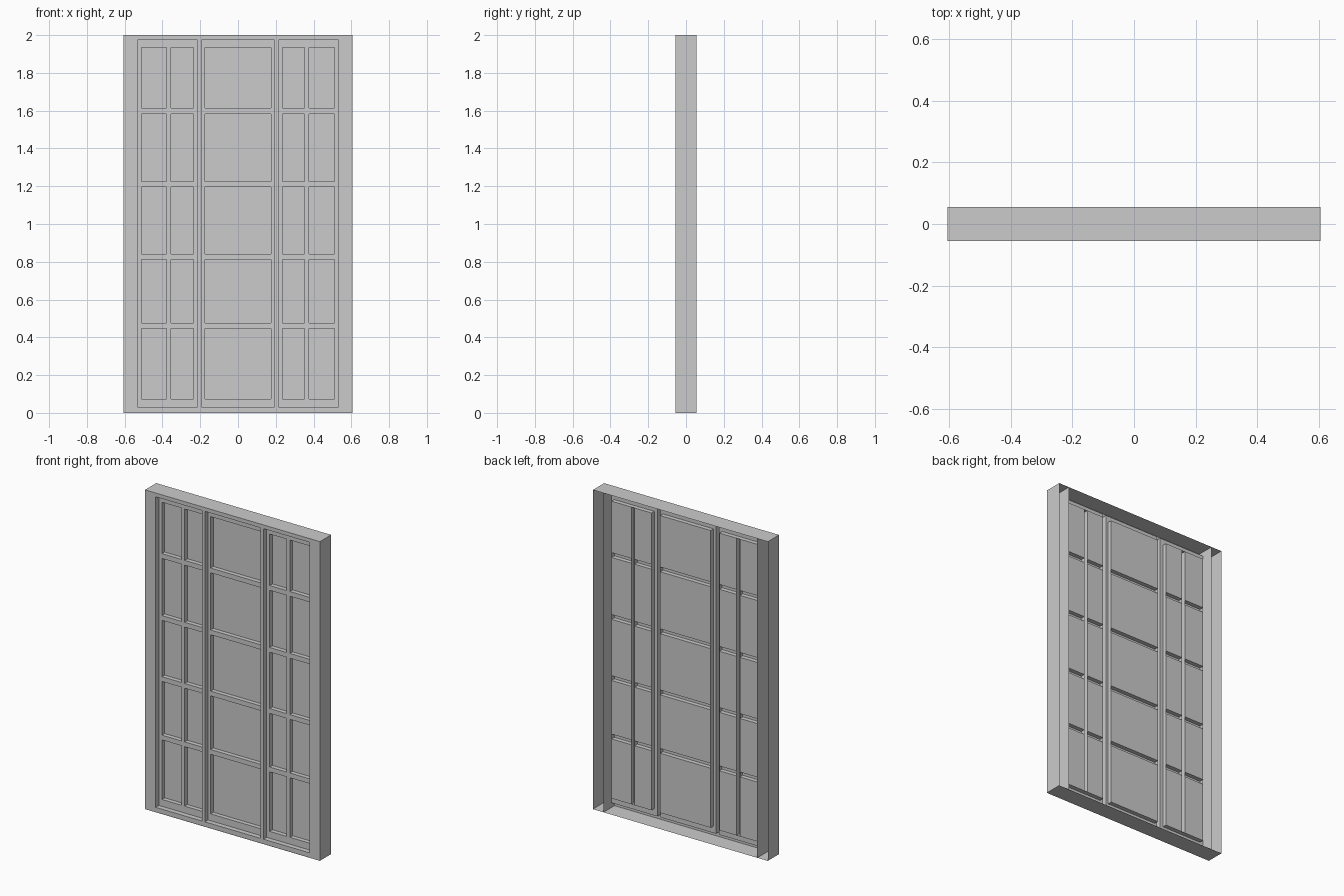
import bpy

cube = bpy.data.objects.get("Cube")
if cube:
    bpy.data.objects.remove(cube)

paint = bpy.data.materials.new("grey_paint")
paint.use_nodes = True
GREY = (0.6, 0.6, 0.6, 1)
paint.diffuse_color = GREY
paint.node_tree.nodes["Principled BSDF"].inputs["Base Color"].default_value = GREY

HALF_W, JAMB_X, HEIGHT = 0.606, 0.533, 2.0
BACK, FRONT = 0.056, -0.055
FACE, LEDGE, GLASS = -0.053, -0.022, 0.005    # depth of front, step and panes
SASH_Z = (0.03, 1.975)
PANE_Z = (0.073, 1.935)
BARS_Z = (0.461, 0.827, 1.21, 1.598)
BAR_H, BAR_W = 0.015, 0.0115                  # half sizes of the glazing bars


def make(name, verts, faces):
    mesh = bpy.data.meshes.new(name)
    mesh.from_pydata(verts, [], faces)
    mesh.materials.append(paint)
    obj = bpy.data.objects.new(name, mesh)
    bpy.context.collection.objects.link(obj)


def upright(name, x0, x1, z0, z1, y):
    """Flat face towards the front."""
    make(name, [(x0, y, z0), (x1, y, z0), (x1, y, z1), (x0, y, z1)], [(0, 1, 2, 3)])


def level(name, x0, x1, y0, y1, z, up):
    """Flat face towards the top or the bottom."""
    face = (0, 1, 2, 3) if up else (3, 2, 1, 0)
    make(name, [(x0, y0, z), (x1, y0, z), (x1, y1, z), (x0, y1, z)], [face])


def channel(name, u0, u1, front, back, a, b, vertical):
    """Three-sided hollow section, open at the back, running from a to b."""
    section = [(u0, back), (u0, front), (u1, front), (u1, back)]
    if vertical:
        verts = [(u, y, t) for t in (a, b) for u, y in section]
    else:
        verts = [(t, y, u) for t in (b, a) for u, y in section]
    make(name, verts, [(i, i + 1, i + 5, i + 4) for i in range(3)])


def stepped_frame(name, outer, inner):
    """Rectangular surround that steps back twice from the front to the panes."""
    rings = ((outer, FACE), (outer, LEDGE), (inner, LEDGE), (inner, GLASS))
    verts = []
    for (x0, x1, z0, z1), y in rings:
        verts += [(x0, y, z0), (x1, y, z0), (x1, y, z1), (x0, y, z1)]
    faces = [(r + i, r + (i + 1) % 4, r + 4 + (i + 1) % 4, r + 4 + i)
             for r in (0, 4, 8) for i in range(4)]
    make(name, verts, faces)


# Hollow jambs
for label, x0, x1 in (("right", -HALF_W, -JAMB_X), ("left", JAMB_X, HALF_W)):
    channel(label + "_jamb", x0, x1, FRONT, BACK, 0, HEIGHT, True)

# Head and sill: full-width plates with a narrow front face
level("head_plate", -HALF_W, HALF_W, FRONT, BACK, HEIGHT, True)
level("sill_plate", -HALF_W, HALF_W, FRONT, BACK, 0, False)
upright("head_face", -JAMB_X, JAMB_X, SASH_Z[1], HEIGHT, FACE)
upright("sill_face", -JAMB_X, JAMB_X, 0, SASH_Z[0], FACE)

# Front faces of the two mullions
upright("right_mullion", -0.214, -0.192, *SASH_Z, FACE)
upright("left_mullion", 0.192, 0.214, *SASH_Z, FACE)

# Three lights: surround, glazing bars and panes
z_cuts = [PANE_Z[0]] + [z + s * BAR_H for z in BARS_Z for s in (-1, 1)] + [PANE_Z[1]]
for label, outer, inner, mid in (("right", (-JAMB_X, -0.214), (-0.512, -0.235), -0.366),
                                 ("centre", (-0.192, 0.192), (-0.175, 0.175), None),
                                 ("left", (0.214, JAMB_X), (0.235, 0.512), 0.364)):
    stepped_frame(label + "_surround", outer + SASH_Z, inner + PANE_Z)
    x_cuts = list(inner)
    if mid is not None:
        x_cuts[1:1] = [mid - BAR_W, mid + BAR_W]
        channel(label + "_vertical_bar", mid - BAR_W, mid + BAR_W, LEDGE, GLASS, *PANE_Z, True)
    for col, (xa, xb) in enumerate(zip(x_cuts[::2], x_cuts[1::2]), 1):
        for row, z in enumerate(BARS_Z, 1):
            channel(f"{label}_cross_bar_{col}_{row}", z - BAR_H, z + BAR_H,
                    LEDGE, GLASS, xa, xb, False)
        for row, (za, zb) in enumerate(zip(z_cuts[::2], z_cuts[1::2]), 1):
            upright(f"{label}_pane_{col}_{row}", xa, xb, za, zb, GLASS)
